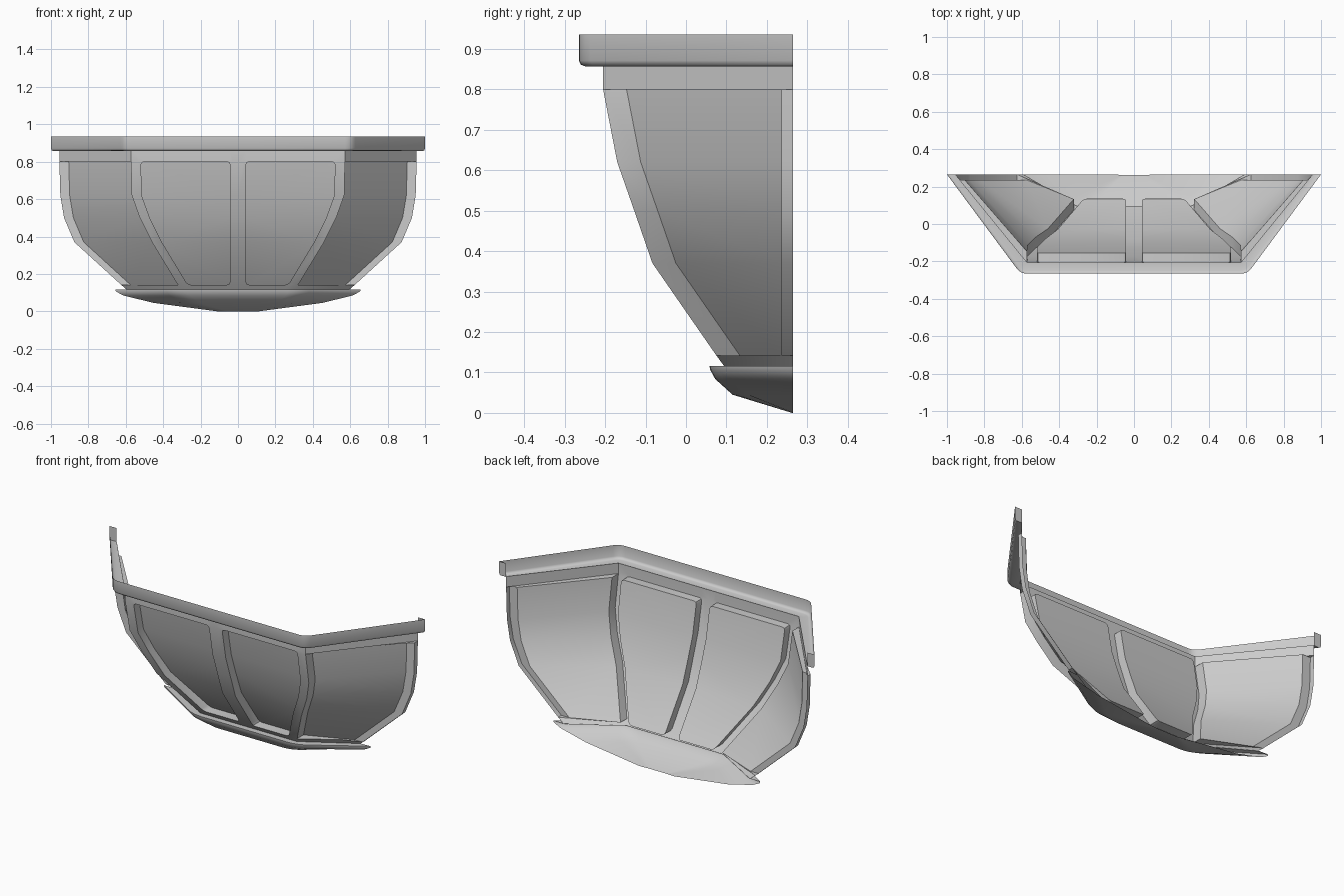
import bpy, bmesh
from mathutils import Vector

if "Cube" in bpy.data.objects:
    bpy.data.objects.remove(bpy.data.objects["Cube"])

BACK = 0.265  # wall plane


def finish(name, bm, angle):
    bmesh.ops.remove_doubles(bm, verts=bm.verts, dist=0.0004)
    bmesh.ops.recalc_face_normals(bm, faces=bm.faces)
    # open shells: make the outside face the front
    if sum(f.normal.y * f.calc_area() for f in bm.faces if f.normal.y < 0.99) > 0:
        bmesh.ops.reverse_faces(bm, faces=bm.faces)
    me = bpy.data.meshes.new(name)
    bm.to_mesh(me)
    bm.free()
    ob = bpy.data.objects.new(name, me)
    bpy.context.collection.objects.link(ob)
    bpy.ops.object.select_all(action='DESELECT')
    ob.select_set(True)
    bpy.context.view_layer.objects.active = ob
    bpy.ops.object.shade_smooth_by_angle(angle=angle)
    return ob


def outline(corner_x, front_y, back_x, z, r):
    """Half-hexagon path from left wall to right wall with rounded corners."""
    k, b = Vector((corner_x, front_y, z)), Vector((back_x, BACK, z))
    p0 = k - Vector((r, 0, 0))
    p2 = k + (b - k).normalized() * r
    half = [p0 * (1 - t) ** 2 + k * 2 * t * (1 - t) + p2 * t * t
            for t in (0, 0.25, 0.5, 0.75, 1)] + [b]
    return [Vector((-p.x, p.y, p.z)) for p in reversed(half)] + half


def loft(name, sections, angle, caps=False):
    bm = bmesh.new()
    rows = [[bm.verts.new(p) for p in outline(*s)] for s in sections]
    for a, b in zip(rows, rows[1:]):
        for i in range(len(a) - 1):
            bm.faces.new((a[i], a[i + 1], b[i + 1], b[i]))
    if caps:  # end plates against the wall
        for i in (0, -1):
            top = bm.verts.new((rows[0][i].co.x, BACK, rows[-1][i].co.z))
            bm.faces.new([r[i] for r in rows] + [top])
    return finish(name, bm, angle)


# Body: height, front y, corner x, wall x, front recess depth per ring
RINGS = [(0.860, -0.205, 0.572, 0.955, 0),
         (0.800, -0.205, 0.572, 0.955, 0.05),
         (0.620, -0.170, 0.568, 0.950, 0.05),
         (0.500, -0.128, 0.525, 0.930, 0.05),
         (0.370, -0.083, 0.460, 0.875, 0.055),
         (0.142, 0.075, 0.322, 0.625, 0.06),
         (0.112, 0.097, 0.305, 0.590, 0)]
N = len(RINGS) - 1


def add_front_panel(bm, side):
    """Frame strip around a front panel sunk inwards, rounded corners."""
    frame, sunk = [], []
    for z, y, k, b, d in RINGS:
        xs = (0, 0.042, k - 0.053, k)
        frame.append([bm.verts.new((x * side, y, z)) for x in xs])
        sunk.append([bm.verts.new((x * side, y + d, z)) for x in xs[1:3]] if d else None)
    for i in range(N):
        a, b = frame[i], frame[i + 1]
        for c in (0, 1, 2):
            if c != 1 or i in (0, N - 1):
                bm.faces.new((a[c], a[c + 1], b[c + 1], b[c]))
        if 0 < i < N - 1:
            p, q = sunk[i], sunk[i + 1]
            bm.faces.new((p[0], p[1], q[1], q[0]))
            bm.faces.new((a[1], p[0], q[0], b[1]))
            bm.faces.new((a[2], p[1], q[1], b[2]))
    corners = []
    for i in (1, N - 1):
        f, s = frame[i], sunk[i]
        bm.faces.new((f[1], f[2], s[1], s[0]))
        corners += [bm.edges.get((f[1], s[0])), bm.edges.get((f[2], s[1]))]
    bmesh.ops.recalc_face_normals(bm, faces=bm.faces)
    bmesh.ops.bevel(bm, geom=corners, offset=0.016, segments=2, profile=0.5,
                    affect='EDGES', clamp_overlap=True)


def add_wing(bm, side):
    """Square corner post, sunk side panel, square end post at the wall."""
    rows = []
    for z, y, k, b, d in RINGS:
        pts = [(k, y), (k, y + 0.058), (b - 0.05, 0.236), (b, 0.236), (b, BACK)]
        if not d:
            pts = [pts[0], pts[-1]]
        rows.append([bm.verts.new((x * side, py, z)) for x, py in pts])
    for i in range(1, N - 1):
        for c in range(4):
            bm.faces.new((rows[i][c], rows[i][c + 1], rows[i + 1][c + 1], rows[i + 1][c]))
    for i, j in ((0, 1), (N, N - 1)):  # neck and foot bands with their ledges
        bm.faces.new((rows[i][0], rows[i][1], rows[j][4], rows[j][0]))
        bm.faces.new(rows[j])


body = bmesh.new()
for side in (1, -1):
    add_front_panel(body, side)
for side in (1, -1):
    add_wing(body, side)
finish("panelled_body", body, 0.7)

# Top rim: ledge out from the neck, rounded lower edge, upright lip, end plates
loft("top_rim", [(0.572, -0.205, 0.955, 0.858, 0.004),
                 (0.595, -0.250, 0.988, 0.857, 0.030),
                 (0.603, -0.260, 0.996, 0.861, 0.035),
                 (0.607, -0.265, 1.000, 0.871, 0.035),
                 (0.607, -0.265, 1.000, 0.935, 0.035)], 0.9, caps=True)

# Bottom dish: flat lip ring, then a shallow bowl closing at the wall
loft("bottom_dish", [(0.305, 0.097, 0.590, 0.114, 0.010),
                     (0.330, 0.058, 0.655, 0.116, 0.060),
                     (0.330, 0.060, 0.653, 0.106, 0.060),
                     (0.315, 0.072, 0.610, 0.084, 0.060),
                     (0.260, 0.115, 0.450, 0.045, 0.060),
                     (0.060, 0.262, 0.110, 0.000, 0.001)], 0.9)
